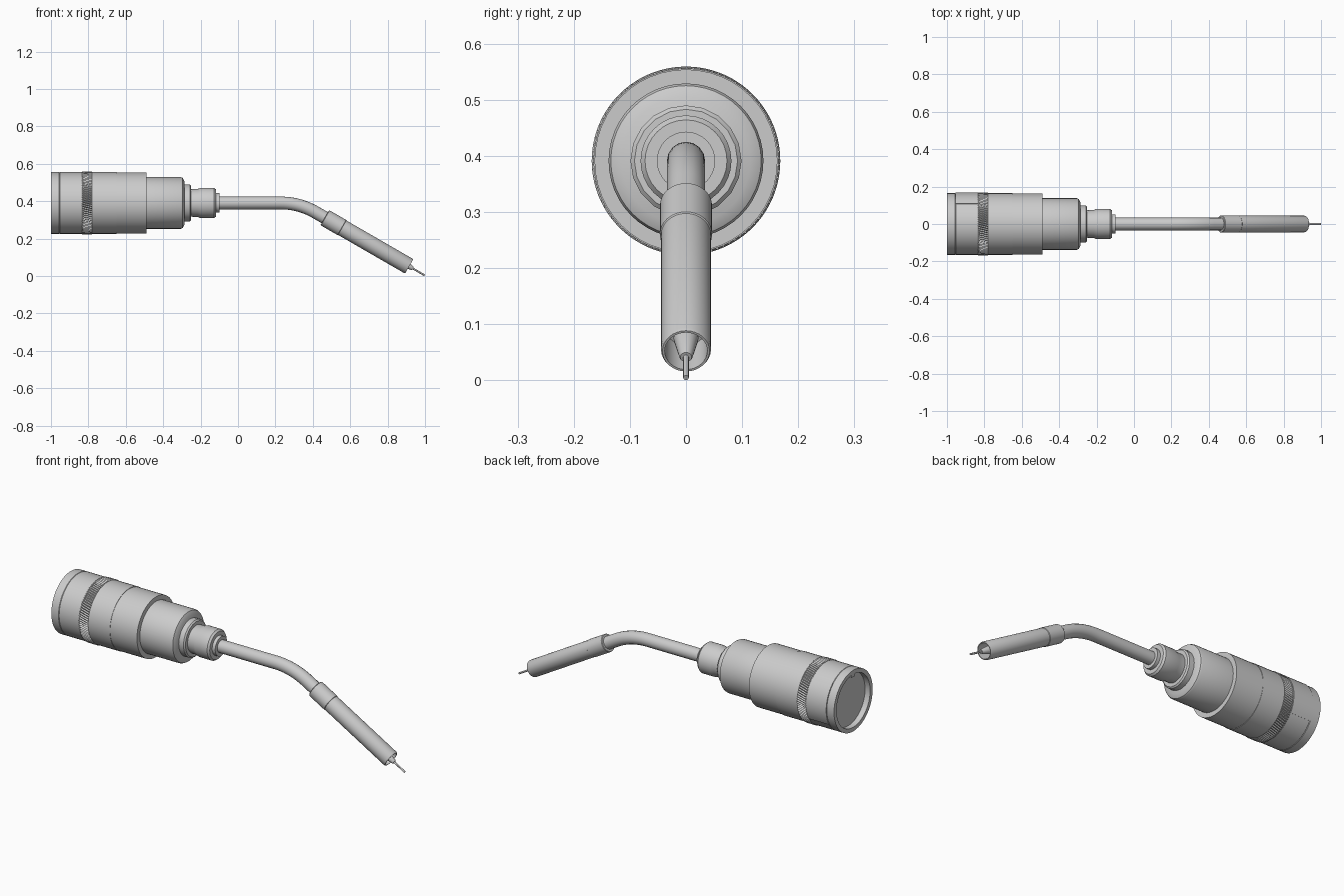
import bpy, bmesh, math
from mathutils import Matrix, Vector

cube = bpy.data.objects.get("Cube")
if cube:
    bpy.data.objects.remove(cube, do_unlink=True)

grey = bpy.data.materials.new("plain_grey")
grey.use_nodes = True
grey.diffuse_color = (0.6, 0.6, 0.6, 1)
grey.node_tree.nodes["Principled BSDF"].inputs["Base Color"].default_value = (0.6, 0.6, 0.6, 1)

AXIS_Z = 0.391                 # height of the straight axis
CORNER = 0.328                 # where the two axes would cross
ANGLE = math.radians(30)
straight = Matrix.Translation((0, 0, AXIS_Z))
angled = Matrix.Translation((CORNER, 0, AXIS_Z)) @ Matrix.Rotation(ANGLE, 4, 'Y')


def finish(obj, angle=30):
    obj.data.materials.append(grey)
    bpy.ops.object.select_all(action='DESELECT')
    obj.select_set(True)
    bpy.context.view_layer.objects.active = obj
    bpy.ops.object.shade_smooth_by_angle(angle=math.radians(angle))
    return obj


def lathe(name, profile, matrix, sides=48, tooth=0, twist=0, angle=30):
    """Turn (distance, radius) points around the local x axis; zero radius closes an end."""
    bm = bmesh.new()
    rings = []
    for k, (x, r) in enumerate(profile):
        if r == 0:
            rings.append([bm.verts.new((x, 0, 0))] * sides)
            continue
        ring = []
        for i in range(sides):
            a = math.tau * i / sides + twist * k
            rr = r - tooth * (i % 2)
            ring.append(bm.verts.new((x, rr * math.cos(a), rr * math.sin(a))))
        rings.append(ring)
    for r0, r1 in zip(rings, rings[1:]):
        for i in range(sides):
            j = (i + 1) % sides
            bm.faces.new(list(dict.fromkeys((r0[i], r0[j], r1[j], r1[i]))))
    bmesh.ops.recalc_face_normals(bm, faces=bm.faces)
    mesh = bpy.data.meshes.new(name)
    bm.to_mesh(mesh)
    bm.free()
    obj = bpy.data.objects.new(name, mesh)
    bpy.context.collection.objects.link(obj)
    obj.matrix_world = matrix
    return finish(obj, angle)


# Rear cap with a shallow recess in its end
lathe("rear_cap", [(-0.97, 0), (-0.97, 0.143), (-1, 0.143), (-1, 0.165),
                   (-0.957, 0.165), (-0.955, 0.163), (-0.953, 0.165),
                   (-0.83, 0.165), (-0.83, 0)], straight)

# Key inside the recess
bpy.ops.mesh.primitive_cube_add(size=1, location=(-0.984, 0, AXIS_Z + 0.136))
key = bpy.context.object
key.name = "recess_key"
key.scale = (0.028, 0.03, 0.018)
finish(key)

# Thin raised panel wrapped around the back of the cap
bm = bmesh.new()
steps = 12
rows = []
for i in range(steps + 1):
    a = math.radians(49 - 80 * i / steps)
    rows.append([bm.verts.new((x, r * math.cos(a), r * math.sin(a)))
                 for x, r in ((-0.955, 0.16), (-0.955, 0.168), (-0.835, 0.168), (-0.835, 0.16))])
for p, q in zip(rows, rows[1:]):
    for i in range(4):
        j = (i + 1) % 4
        bm.faces.new((p[i], p[j], q[j], q[i]))
bm.faces.new(rows[0])
bm.faces.new(rows[-1])
bmesh.ops.recalc_face_normals(bm, faces=bm.faces)
mesh = bpy.data.meshes.new("cap_panel")
bm.to_mesh(mesh)
bm.free()
panel = bpy.data.objects.new("cap_panel", mesh)
bpy.context.collection.objects.link(panel)
panel.matrix_world = straight
finish(panel)

# Knurled grip ring with slanted teeth
knurl = [(-0.835 + 0.055 * k / 4, 0.168) for k in range(5)]
lathe("knurled_ring", [(-0.835, 0)] + knurl + [(-0.78, 0)], straight,
      sides=180, tooth=0.006, twist=0.02, angle=15)

# Main barrel and the stepped front sections
lathe("barrel", [(-0.78, 0), (-0.78, 0.165), (-0.65, 0.165), (-0.65, 0.163),
                 (-0.49, 0.163), (-0.49, 0)], straight)
lathe("front_section", [(-0.50, 0), (-0.50, 0.138), (-0.305, 0.138), (-0.296, 0.134),
                        (-0.285, 0.114), (-0.285, 0)], straight)
lathe("step_ring", [(-0.29, 0), (-0.29, 0.099), (-0.257, 0.099), (-0.25, 0.092),
                    (-0.25, 0)], straight, sides=20)
lathe("neck", [(-0.26, 0), (-0.26, 0.073), (-0.215, 0.075), (-0.2, 0.081),
               (-0.128, 0.081), (-0.118, 0.073), (-0.118, 0)], straight, sides=32)
lathe("neck_collar", [(-0.13, 0), (-0.13, 0.052), (-0.1, 0.052), (-0.1, 0)], straight, sides=32)

# Bent pipe swept along a straight, an arc and a straight
tangent = 0.1
bend = tangent / math.tan(ANGLE / 2)
path = [Vector((-0.12, 0, AXIS_Z))]
for i in range(13):
    a = ANGLE * i / 12
    path.append(Vector((CORNER - tangent + bend * math.sin(a), 0,
                        AXIS_Z - bend * (1 - math.cos(a)))))
path.append(angled @ Vector((0.18, 0, 0)))
curve = bpy.data.curves.new("bent_pipe", 'CURVE')
curve.dimensions = '3D'
curve.bevel_depth = 0.034
curve.bevel_resolution = 6
curve.use_fill_caps = True
spline = curve.splines.new('POLY')
spline.points.add(len(path) - 1)
for point, co in zip(spline.points, path):
    point.co = (*co, 1)
pipe = bpy.data.objects.new("bent_pipe", curve)
bpy.context.collection.objects.link(pipe)
bpy.ops.object.select_all(action='DESELECT')
pipe.select_set(True)
bpy.context.view_layer.objects.active = pipe
bpy.ops.object.convert(target='MESH')
finish(bpy.context.object)

# Sleeve, hollow nozzle, contact tip and wire along the angled axis
lathe("sleeve", [(0.157, 0), (0.157, 0.044), (0.16, 0.0465), (0.262, 0.0465),
                 (0.265, 0.044), (0.265, 0)], angled, sides=32)
lathe("nozzle", [(0.26, 0), (0.26, 0.0445), (0.672, 0.0445), (0.678, 0.042),
                 (0.678, 0.038), (0.59, 0.038), (0.59, 0)], angled, sides=32)
lathe("contact_tip", [(0.585, 0), (0.585, 0.024), (0.635, 0.022), (0.695, 0.012),
                      (0.70, 0.010), (0.70, 0)], angled, sides=24)
lathe("wire", [(0.69, 0), (0.69, 0.005), (0.7734, 0.005), (0.7734, 0)], angled, sides=12)
